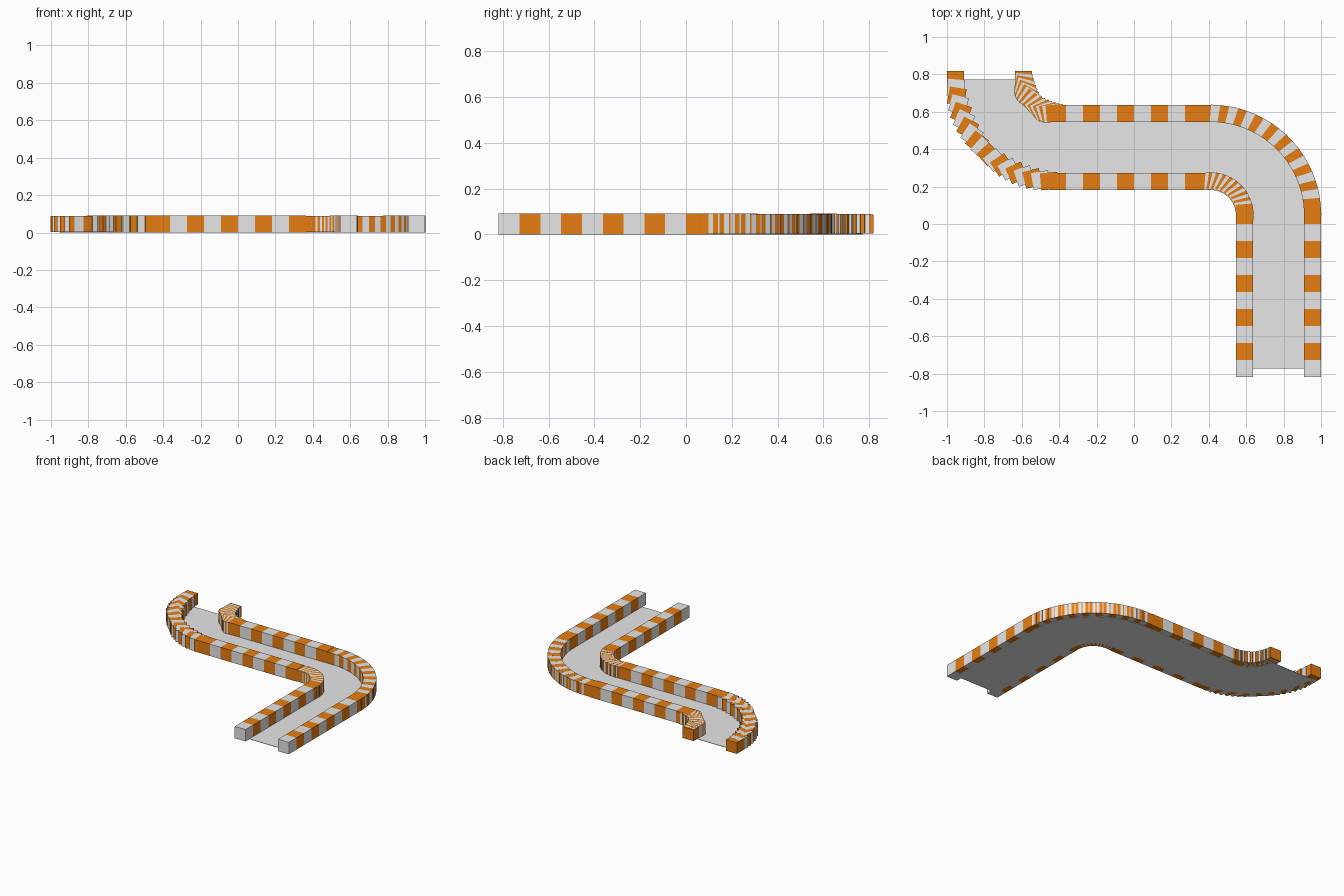
import bpy, bmesh, math
from mathutils import Matrix, Vector

if "Cube" in bpy.data.objects:
    bpy.data.objects.remove(bpy.data.objects["Cube"])

S = 1 / 11            # edge of one kerb block; all plan sizes below are in blocks
STEPS = 19            # blocks in each quarter turn
LIFT = 0.00015        # tiny stagger so overlapping blocks do not coincide


def material(name, rgb):
    m = bpy.data.materials.new(name)
    m.diffuse_color = (*rgb, 1)
    m.use_nodes = True
    m.node_tree.nodes["Principled BSDF"].inputs["Base Color"].default_value = m.diffuse_color
    return m


GREY = material("light_grey", (0.8, 0.8, 0.8))
ORANGE = material("orange", (0.8, 0.21, 0.006))


def finish(name, bm, mats):
    me = bpy.data.meshes.new(name)
    bm.to_mesh(me)
    bm.free()
    for m in mats:
        me.materials.append(m)
    ob = bpy.data.objects.new(name, me)
    bpy.context.collection.objects.link(ob)
    return ob


def kerb(name, blocks):
    """blocks: list of (x, y, turn, is_orange, stagger index)"""
    bm = bmesh.new()
    for x, y, turn, orange, i in blocks:
        lo, hi = 0.0006 + LIFT * i, S - LIFT * i
        mat = (Matrix.Translation((x * S, y * S, (lo + hi) / 2))
               @ Matrix.Rotation(turn, 4, 'Z')
               @ Matrix.Diagonal((S, S, hi - lo, 1)))
        verts = bmesh.ops.create_cube(bm, size=1, matrix=mat)["verts"]
        for f in {f for v in verts for f in v.link_faces}:
            f.material_index = int(orange)
    finish(name, bm, [GREY, ORANGE])


def first_turn(r, t):
    return 4.5 + r * math.cos(t), 0.5 + r * math.sin(t)


def second_turn(r, t):
    return -4.5 - r * math.sin(t), 8.5 - r * math.cos(t)


def turn_blocks(path, r):
    out = []
    for i in range(1, STEPS + 1):
        t = math.pi / 2 * i / STEPS
        out.append((*path(r, t), t, i % 2 == 1, i))
    return out


# Straight kerbs: front leg and middle stretch
for side, x in (("inner", 6.5), ("outer", 10.5)):
    kerb(f"front_leg_{side}_kerb",
         [(x, -8.5 + k, 0, k % 2 == 1, 0) for k in range(10)])
for side, y in (("front", 2.5), ("back", 6.5)):
    kerb(f"middle_{side}_kerb",
         [(3.5 - k, y, 0, k % 2 == 0, 0) for k in range(9)])

# Curved kerbs made of overlapping blocks
for side, r in (("inner", 2), ("outer", 6)):
    kerb(f"first_turn_{side}_kerb", turn_blocks(first_turn, r))
    kerb(f"second_turn_{side}_kerb", turn_blocks(second_turn, r))

# Road: one thin ribbon running between the kerb centre lines
edges = [((6.5, -8.5), (10.5, -8.5))]
for i in range(STEPS + 1):
    t = math.pi / 2 * i / STEPS
    edges.append((first_turn(2, t), first_turn(6, t)))
for i in range(STEPS + 1):
    t = math.pi / 2 * i / STEPS
    edges.append((second_turn(6, t), second_turn(2, t)))

bm = bmesh.new()
rows = [[bm.verts.new((p[0] * S, p[1] * S, 0)) for p in pair] for pair in edges]
for a, b in zip(rows, rows[1:]):
    bm.faces.new((a[0], a[1], b[1], b[0]))
ext = bmesh.ops.extrude_face_region(bm, geom=bm.faces[:])
bmesh.ops.translate(bm, vec=Vector((0, 0, 0.003)),
                    verts=[g for g in ext["geom"] if isinstance(g, bmesh.types.BMVert)])
bmesh.ops.recalc_face_normals(bm, faces=bm.faces[:])
finish("road_surface", bm, [GREY])
